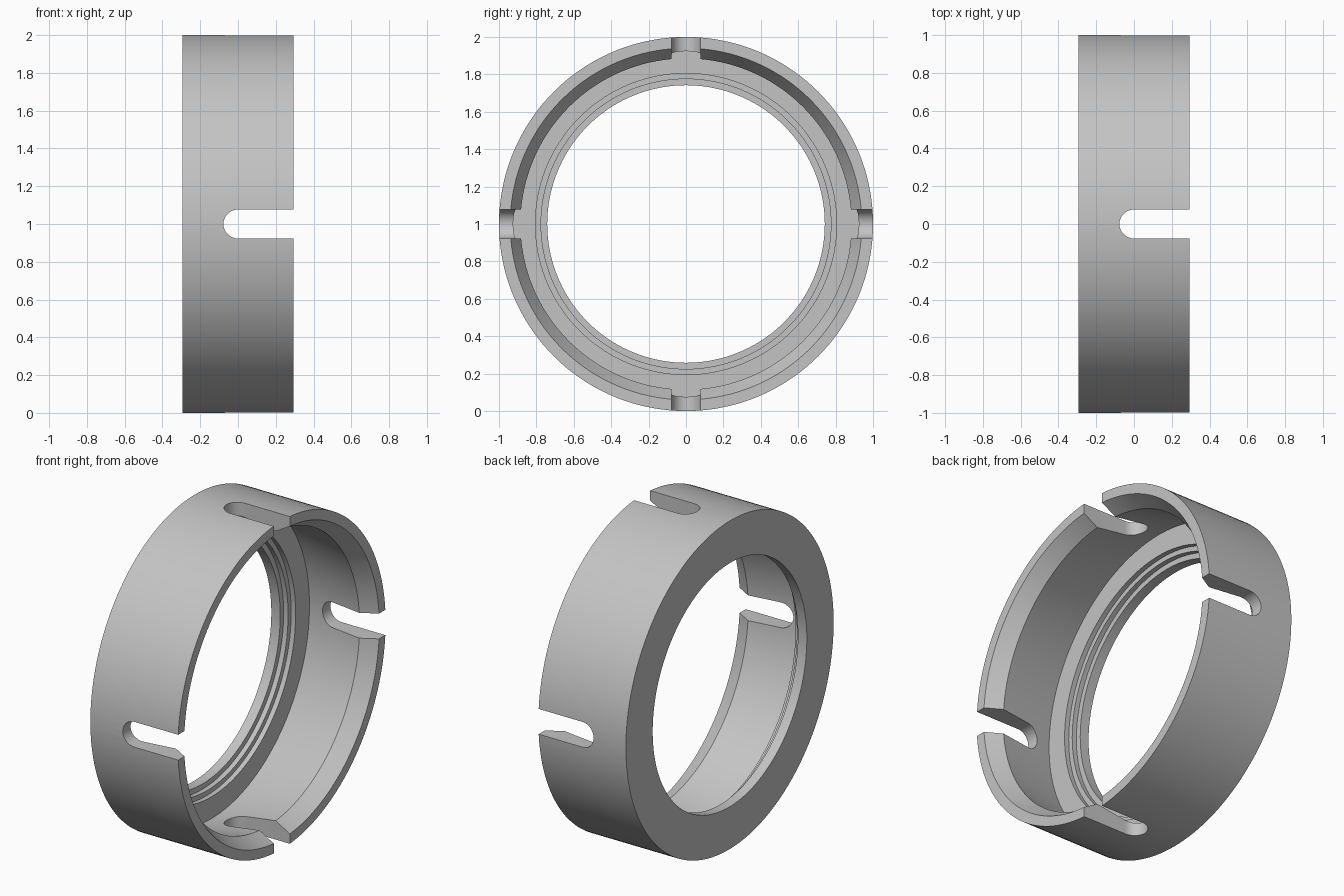
import bpy
import bmesh
from math import radians, pi, sin, cos
from mathutils import Matrix, Vector

cube = bpy.data.objects.get("Cube")
if cube:
    bpy.data.objects.remove(cube, do_unlink=True)

HALF = 0.295      # half width of the ring along x
SLOT_R = 0.077    # half width of each slot

metal = bpy.data.materials.new("light_grey_metal")
metal.use_nodes = True
grey = (0.55, 0.55, 0.55, 1)
metal.diffuse_color = grey
metal.node_tree.nodes["Principled BSDF"].inputs["Base Color"].default_value = grey


def add_object(name, bm):
    bmesh.ops.recalc_face_normals(bm, faces=bm.faces)
    mesh = bpy.data.meshes.new(name)
    bm.to_mesh(mesh)
    bm.free()
    obj = bpy.data.objects.new(name, mesh)
    bpy.context.collection.objects.link(obj)
    mesh.materials.append(metal)
    return obj


def lathe(name, profile, steps=144):
    """Revolve a closed (x, radius) profile around the x axis."""
    bm = bmesh.new()
    verts = [bm.verts.new((x, 0, r)) for x, r in profile]
    edges = [bm.edges.new((a, b)) for a, b in zip(verts, verts[1:] + verts[:1])]
    bmesh.ops.spin(bm, geom=verts + edges, cent=(0, 0, 0), axis=(1, 0, 0),
                   angle=2 * pi, steps=steps)
    bmesh.ops.remove_doubles(bm, verts=bm.verts, dist=0.0001)
    obj = add_object(name, bm)
    obj.location.z = 1
    return obj


def slot_cutter(name, turn):
    """Round-ended bar that cuts a pair of opposite slots."""
    bm = bmesh.new()
    arc = [radians(90 + 180 * i / 20) for i in range(21)]
    outline = [(SLOT_R * cos(a), SLOT_R * sin(a)) for a in arc]
    outline += [(0.5, -SLOT_R), (0.5, SLOT_R)]
    face = bm.faces.new([bm.verts.new((x, y, -1.2)) for x, y in outline])
    grown = bmesh.ops.extrude_face_region(bm, geom=[face])["geom"]
    top = [v for v in grown if isinstance(v, bmesh.types.BMVert)]
    bmesh.ops.translate(bm, verts=top, vec=Vector((0, 0, 2.4)))
    bmesh.ops.rotate(bm, verts=bm.verts, matrix=Matrix.Rotation(turn, 3, "X"))
    obj = add_object(name, bm)
    obj.location.z = 1
    obj.hide_render = True
    return obj


# Ring: bevelled mouth, undercut inner wall, stepped seat and bore
ring = lathe("slotted_ring", [
    (-HALF, 1.0), (HALF, 1.0), (HALF, 0.94), (0.2, 0.885),
    (-0.175, 0.938), (-0.175, 0.805), (-0.205, 0.805),
    (-0.205, 0.775), (-0.235, 0.775), (-0.235, 0.742), (-HALF, 0.742)])

# Four slots, open at the mouth
bpy.context.view_layer.objects.active = ring
for name, turn in (("vertical_slot_cutter", 0), ("cross_slot_cutter", pi / 2)):
    cutter = slot_cutter(name, turn)
    cut = ring.modifiers.new(name, "BOOLEAN")
    cut.operation = "DIFFERENCE"
    cut.solver = "EXACT"
    cut.object = cutter
    bpy.ops.object.modifier_apply(modifier=cut.name)
    bpy.data.objects.remove(cutter, do_unlink=True)

bpy.ops.object.select_all(action="DESELECT")
ring.select_set(True)
bpy.ops.object.shade_smooth_by_angle(angle=radians(25))
